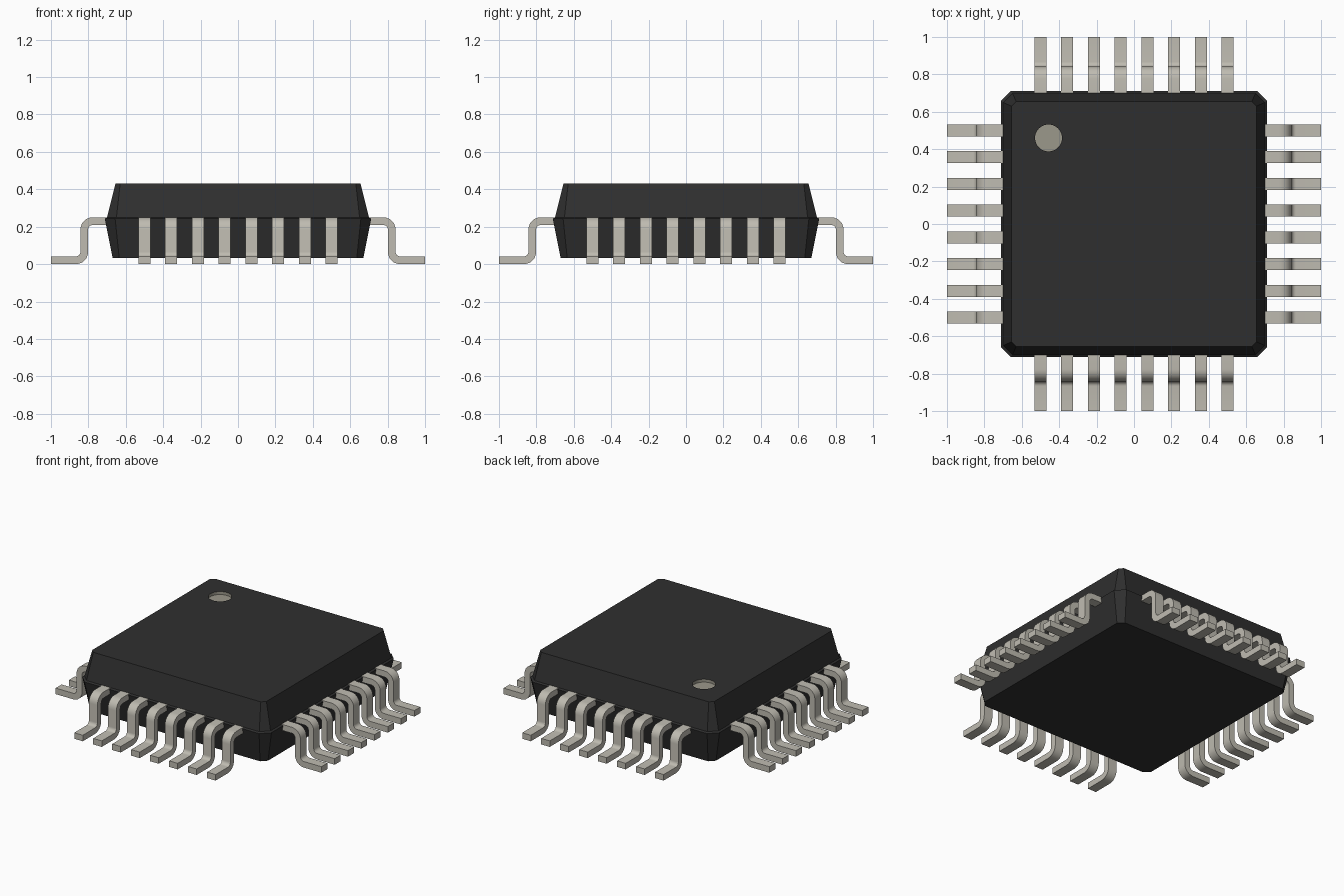
import bpy, bmesh, math
from mathutils import Vector

cube = bpy.data.objects.get("Cube")
if cube:
    bpy.data.objects.remove(cube, do_unlink=True)


def material(name, rgb):
    m = bpy.data.materials.new(name)
    m.use_nodes = True
    m.diffuse_color = (*rgb, 1)
    m.node_tree.nodes["Principled BSDF"].inputs["Base Color"].default_value = (*rgb, 1)
    return m


def add_object(name, bm, *mats):
    bmesh.ops.recalc_face_normals(bm, faces=bm.faces)
    mesh = bpy.data.meshes.new(name)
    bm.to_mesh(mesh)
    bm.free()
    for m in mats:
        mesh.materials.append(m)
    ob = bpy.data.objects.new(name, mesh)
    bpy.context.collection.objects.link(ob)
    return ob


def activate(ob):
    bpy.ops.object.select_all(action='DESELECT')
    ob.select_set(True)
    bpy.context.view_layer.objects.active = ob


black = material("black_resin", (0.028, 0.028, 0.028))
silver = material("tinned_metal", (0.52, 0.50, 0.44))
grey = material("dimple_grey", (0.33, 0.315, 0.26))

# Body: stacked chamfered squares (height, half width, chamfer)
RINGS = [(0.033, 0.67, 0.035), (0.243, 0.712, 0.055),
         (0.25, 0.70, 0.05), (0.43, 0.655, 0.025)]
bm = bmesh.new()
loops = []
for z, h, c in RINGS:
    k = h - c
    outline = [(h, -k), (h, k), (k, h), (-k, h), (-h, k), (-h, -k), (-k, -h), (k, -h)]
    loops.append([bm.verts.new((x, y, z)) for x, y in outline])
for lo, hi in zip(loops, loops[1:]):
    for i in range(8):
        j = (i + 1) % 8
        bm.faces.new((lo[i], lo[j], hi[j], hi[i]))
bm.faces.new(loops[0])
bm.faces.new(loops[-1])
body = add_object("package_body", bm, black, grey)

# Round index dimple cut into the top
CENTRE, RADIUS, DEPTH = Vector((-0.457, 0.46)), 0.072, 0.02
bpy.ops.mesh.primitive_cylinder_add(vertices=40, radius=RADIUS, depth=2 * DEPTH,
                                    location=(*CENTRE, 0.43))
cutter = bpy.context.object
cutter.name = "dimple_cutter"
cutter.hide_render = True
cut = body.modifiers.new("dimple", 'BOOLEAN')
cut.operation = 'DIFFERENCE'
cut.solver = 'EXACT'
cut.object = cutter
activate(body)
bpy.ops.object.modifier_apply(modifier=cut.name)
bpy.data.objects.remove(cutter, do_unlink=True)
for f in body.data.polygons:
    near = (f.center.xy - CENTRE).length < RADIUS + 0.005
    f.material_index = int(near and 0.40 < f.center.z < 0.429)
bpy.ops.object.shade_smooth_by_angle(angle=math.radians(10))

# Gull-wing lead: centreline points with normals, thickened and widened
THICK, WIDTH, BEND, STEPS = 0.041, 0.064, 0.045, 6
path = [((0.66, 0.2295), (0, 1))]
for i in range(STEPS + 1):
    a = math.radians(90 - 90 * i / STEPS)
    n = (math.cos(a), math.sin(a))
    path.append(((0.777 + BEND * n[0], 0.1845 + BEND * n[1]), n))
for i in range(STEPS + 1):
    a = math.radians(180 + 90 * i / STEPS)
    n = (math.cos(a), math.sin(a))
    path.append(((0.867 + BEND * n[0], 0.0655 + BEND * n[1]), (-n[0], -n[1])))
path.append(((1.0, 0.0205), (0, 1)))

bm = bmesh.new()
sections = []
for (x, z), (nx, nz) in path:
    sections.append([bm.verts.new((x + s * nx * THICK / 2, y * WIDTH / 2, z + s * nz * THICK / 2))
                     for s, y in ((1, -1), (1, 1), (-1, 1), (-1, -1))])
for a, b in zip(sections, sections[1:]):
    for i in range(4):
        j = (i + 1) % 4
        bm.faces.new((a[i], a[j], b[j], b[i]))
bm.faces.new(sections[0])
bm.faces.new(sections[-1])
lead = add_object("lead", bm, silver)
activate(lead)
bpy.ops.object.shade_smooth_by_angle(angle=math.radians(30))

# Eight leads on each of the four sides
PITCH = 1.0 / 7
for side, name in enumerate(("left", "back", "right", "front")):
    turn = side * math.pi / 2
    for i in range(8):
        ob = lead if side == i == 0 else lead.copy()
        if ob is not lead:
            bpy.context.collection.objects.link(ob)
        ob.name = f"{name}_lead_{i + 1}"
        off = (i - 3.5) * PITCH
        ob.location = (-off * math.sin(turn), off * math.cos(turn), 0)
        ob.rotation_euler = (0, 0, turn)
